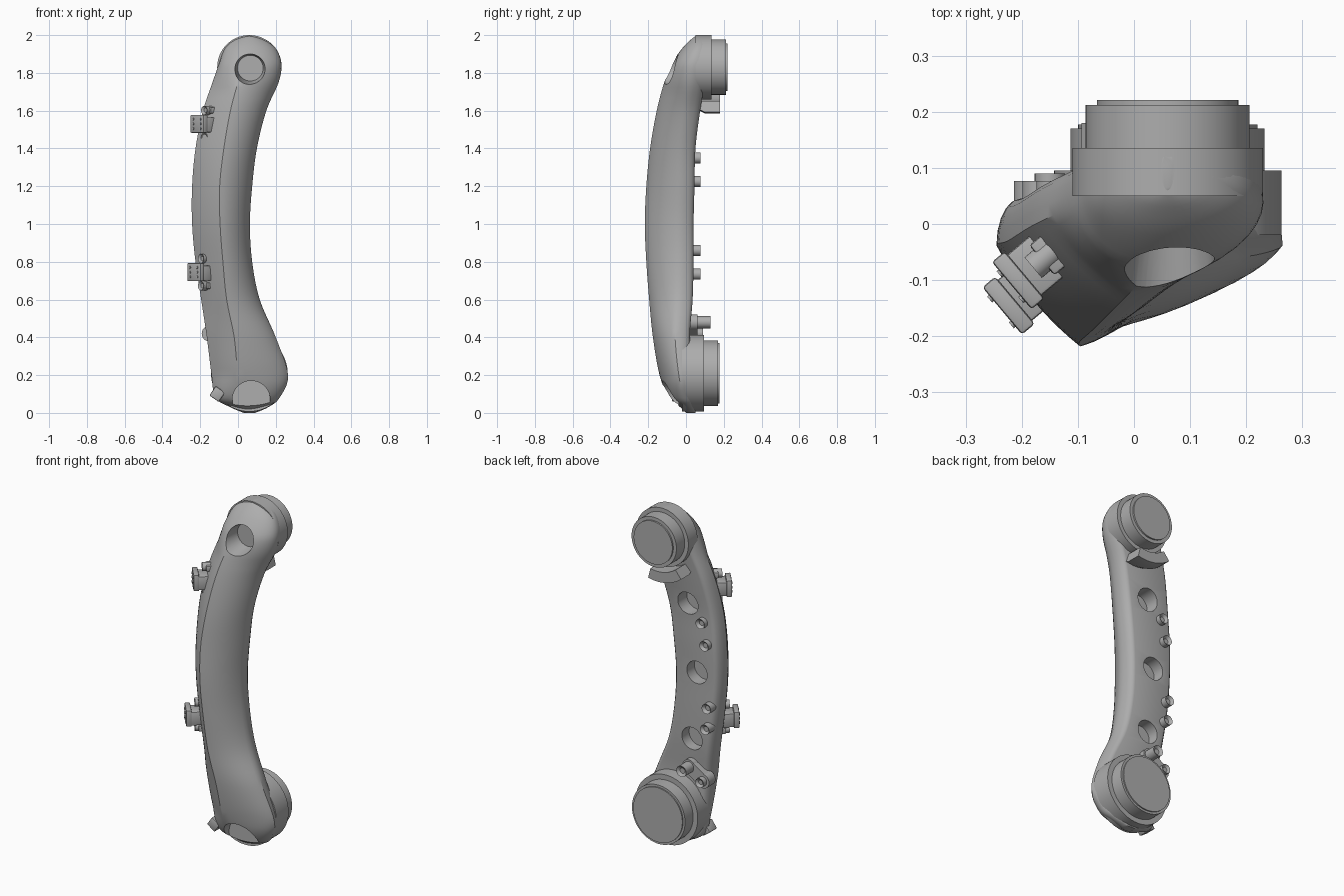
import bpy, bmesh, math
from mathutils import Vector, Matrix

if "Cube" in bpy.data.objects:
    bpy.data.objects.remove(bpy.data.objects["Cube"])

grey = bpy.data.materials.new("plain_grey")
grey.use_nodes = True
COLOUR = (0.42, 0.42, 0.42, 1)
grey.diffuse_color = COLOUR
grey.node_tree.nodes["Principled BSDF"].inputs["Base Color"].default_value = COLOUR


def finish(name, bm):
    """Turn a bmesh into a named, smooth-shaded object."""
    bmesh.ops.recalc_face_normals(bm, faces=bm.faces)
    mesh = bpy.data.meshes.new(name)
    bm.to_mesh(mesh)
    bm.free()
    mesh.materials.append(grey)
    ob = bpy.data.objects.new(name, mesh)
    bpy.context.collection.objects.link(ob)
    smooth(ob)
    return ob


def smooth(ob):
    bpy.ops.object.select_all(action='DESELECT')
    ob.select_set(True)
    bpy.context.view_layer.objects.active = ob
    bpy.ops.object.shade_smooth_by_angle(angle=math.radians(32))


def rod(name, start, end, r1, r2=None, recess=0, sides=48):
    """Cylinder or cone between two points, optionally with a hollow tip."""
    start, end = Vector(start), Vector(end)
    axis = end - start
    place = Matrix.Translation((start + end) / 2) @ axis.to_track_quat('Z', 'Y').to_matrix().to_4x4()
    bm = bmesh.new()
    bmesh.ops.create_cone(bm, cap_ends=True, segments=sides, radius1=r1,
                          radius2=r1 if r2 is None else r2, depth=axis.length, matrix=place)
    if recess:
        bm.normal_update()
        tip = max(bm.faces, key=lambda f: f.calc_center_median().dot(axis))
        bmesh.ops.inset_region(bm, faces=[tip], thickness=r1 * 0.5)
        bmesh.ops.translate(bm, verts=tip.verts, vec=-axis.normalized() * recess)
    return finish(name, bm)


def box(name, place, size, bevel=0.006):
    bm = bmesh.new()
    bmesh.ops.create_cube(bm, size=1, matrix=place @ Matrix.Diagonal((*size, 1)))
    if bevel:
        bmesh.ops.bevel(bm, geom=bm.edges[:], offset=bevel, segments=2, affect='EDGES', profile=0.5)
    return finish(name, bm)


def cut(ob, cutter):
    mod = ob.modifiers.new("cut", 'BOOLEAN')
    mod.operation, mod.solver, mod.object = 'DIFFERENCE', 'EXACT', cutter
    bpy.context.view_layer.objects.active = ob
    bpy.ops.object.modifier_apply(modifier=mod.name)
    bpy.data.objects.remove(cutter)


# Curved arm: height, left edge, right edge, ridge x, ridge y, back y
stations = [
    (0, .03, .09, .06, 0, .05),
    (.03, -.04, .16, .05, -.03, .05),
    (.08, -.12, .22, .03, -.09, .04),
    (.2, -.14, .265, 0, -.14, .03),
    (.4, -.165, .2, -.02, -.175, .02),
    (.6, -.195, .115, -.06, -.195, .035),
    (.8, -.225, .075, -.08, -.21, .04),
    (1, -.243, .063, -.095, -.218, .04),
    (1.2, -.243, .075, -.097, -.21, .045),
    (1.4, -.225, .1, -.075, -.19, .05),
    (1.6, -.185, .15, -.04, -.155, .075),
    (1.75, -.135, .215, 0, -.115, .1),
    (1.85, -.1, .23, .03, -.075, .12),
    (1.93, -.07, .2, .05, -.02, .12),
    (1.98, -.02, .14, .06, .03, .12),
    (2, .05, .07, .06, .06, .12),
]


def section(z, left, right, ridge, front, back):
    """Closed outline: domed right flank, flat back, flatter left flank."""
    end = min(1, max(0, (.2 - z) / .15, (z - 1.7) / .15))
    edge = max(back - .08, front * .4 + back * .6)
    corner = min(.04, (right - left) * .2)

    def flank(x, roundness):
        pts = []
        for i in range(11):
            t = i / 10
            a = t * math.pi / 2
            u = t + (math.sin(a) - t) * roundness
            v = t + (1 - math.cos(a) - t) * roundness
            pts.append((ridge + (x - ridge) * u, front + (edge - front) * v))
        return pts

    def back_corner(x, side):
        angles = [i * math.pi / 10 for i in range(1, 6)]
        return [(x - side * corner * (1 - math.cos(a)), edge + (back - edge) * math.sin(a)) for a in angles]

    ring = flank(right, .65 + .35 * end) + back_corner(right, 1)
    ring += back_corner(left, -1)[::-1] + flank(left, .25 + .75 * end)[:0:-1]
    return [(x, y, z) for x, y in ring]


def smooth_stations(steps=5):
    rows = [Vector(s) for s in stations]
    rows = [rows[0]] + rows + [rows[-1]]
    for a, b, c, d in zip(rows, rows[1:], rows[2:], rows[3:]):
        for i in range(steps):
            t = i / steps
            yield (b * 2 + (c - a) * t + (a * 2 - b * 5 + c * 4 - d) * t**2
                   + (b * 3 - a - c * 3 + d) * t**3) / 2
    yield rows[-1]


bm = bmesh.new()
rings = [[bm.verts.new(p) for p in section(*row)] for row in smooth_stations()]
for low, high in zip(rings, rings[1:]):
    n = len(low)
    for i in range(n):
        j = (i + 1) % n
        bm.faces.new((low[i], low[j], high[j], high[i]))
bm.faces.new(rings[0])
bm.faces.new(rings[-1])
arm = finish("curved_arm", bm)

# Recesses in the arm: upper socket, lower notch, three round back pockets
cut(arm, rod("cutter", (.065, -.14, 1.825), (.065, 0, 1.825), .092, .068))
cut(arm, rod("cutter", (.07, -.3, .07), (.07, -.04, .07), .1))
for x, z in ((-.05, 1.44), (-.1, 1.04), (-.065, .64)):
    cut(arm, rod("cutter", (x, .2, z), (x, -.03, z), .066))
smooth(arm)

# Round joints at both ends: flange, drum and thin cap
for label, z, layers in (
        ("upper", 1.83, ((.05, .135, .17), (.13, .212, .146), (.21, .221, .126))),
        ("lower", .21, ((-.02, .095, .203), (.09, .17, .173), (.168, .177, .16)))):
    for part, (y1, y2, r) in zip(("flange", "drum", "cap"), layers):
        rod(f"{label}_{part}", (.06, y1, z), (.06, y2, z), r, sides=96)

# Arched stop under the upper joint
bm = bmesh.new()
loops = []
for i in range(9):
    a = math.radians(-128 + i * 6.5)
    loops.append([bm.verts.new((.06 + r * math.cos(a), y, 1.835 + r * math.sin(a)))
                  for r, y in ((.19, .04), (.19, .18), (.25, .18), (.25, .1), (.22, .04))])
for p, q in zip(loops, loops[1:]):
    for i in range(5):
        j = (i + 1) % 5
        bm.faces.new((p[i], p[j], q[j], q[i]))
bm.faces.new(loops[0])
bm.faces.new(loops[-1])
finish("arched_stop", bm)

# Small hollow pins along the back
for i, (x, z) in enumerate(((-.145, 1.35), (-.17, 1.225), (-.185, .86), (-.175, .735))):
    rod(f"back_pin_{i + 1}", (x, 0, z), (x, .077, z), .029, recess=.015, sides=32)

# Twin-peg lug above the lower joint
peg_a, peg_b = Vector((-.06, 0, .48)), Vector((-.15, 0, .42))
for name, p, top, r in (("lug_inner", peg_a, .13, .032), ("lug_outer", peg_b, .09, .027)):
    rod(name + "_base", p, p + Vector((0, .06, 0)), .042)
    rod(name + "_peg", p, p + Vector((0, top, 0)), r, recess=.012)
span = peg_a - peg_b
box("lug_plate", Matrix.Translation((peg_a + peg_b) / 2 + Vector((0, .03, 0)))
    @ Matrix.Rotation(-math.atan2(span.z, span.x), 4, 'Y'), (span.length, .06, .08), 0)

# Foot nub at the lower left
box("foot_nub", Matrix.Translation((-.11, -.04, .1)) @ Matrix.Rotation(math.radians(35), 4, 'Y'),
    (.06, .07, .06))

# Two clasps on the left flank; local y points into the arm
for label, spot in (("upper", (-.218, -.11, 1.53)), ("lower", (-.235, -.155, .745))):
    frame = Matrix.Translation(spot) @ Matrix.Rotation(math.radians(-50), 4, 'Z')

    def at(x, y, z):
        return frame @ Vector((x, y, z))

    box(f"{label}_clasp_plate", frame @ Matrix.Translation((0, .015, 0)), (.11, .03, .096))
    box(f"{label}_clasp_block", frame @ Matrix.Translation((0, .07, -.005)), (.095, .1, .08))
    for x in (-.03, .03):
        for z in (-.025, 0, .025):
            rod(f"{label}_clasp_rivet", at(x, .002, z), at(x, -.004, z), .007, sides=12)
    for z in (-.072, .072):
        rod(f"{label}_clasp_peg", at(0, .13, z), at(0, .05, z), .024, recess=.01, sides=24)
        box(f"{label}_clasp_foot", frame @ Matrix.Translation((0, .1, z)), (.07, .06, .034))
